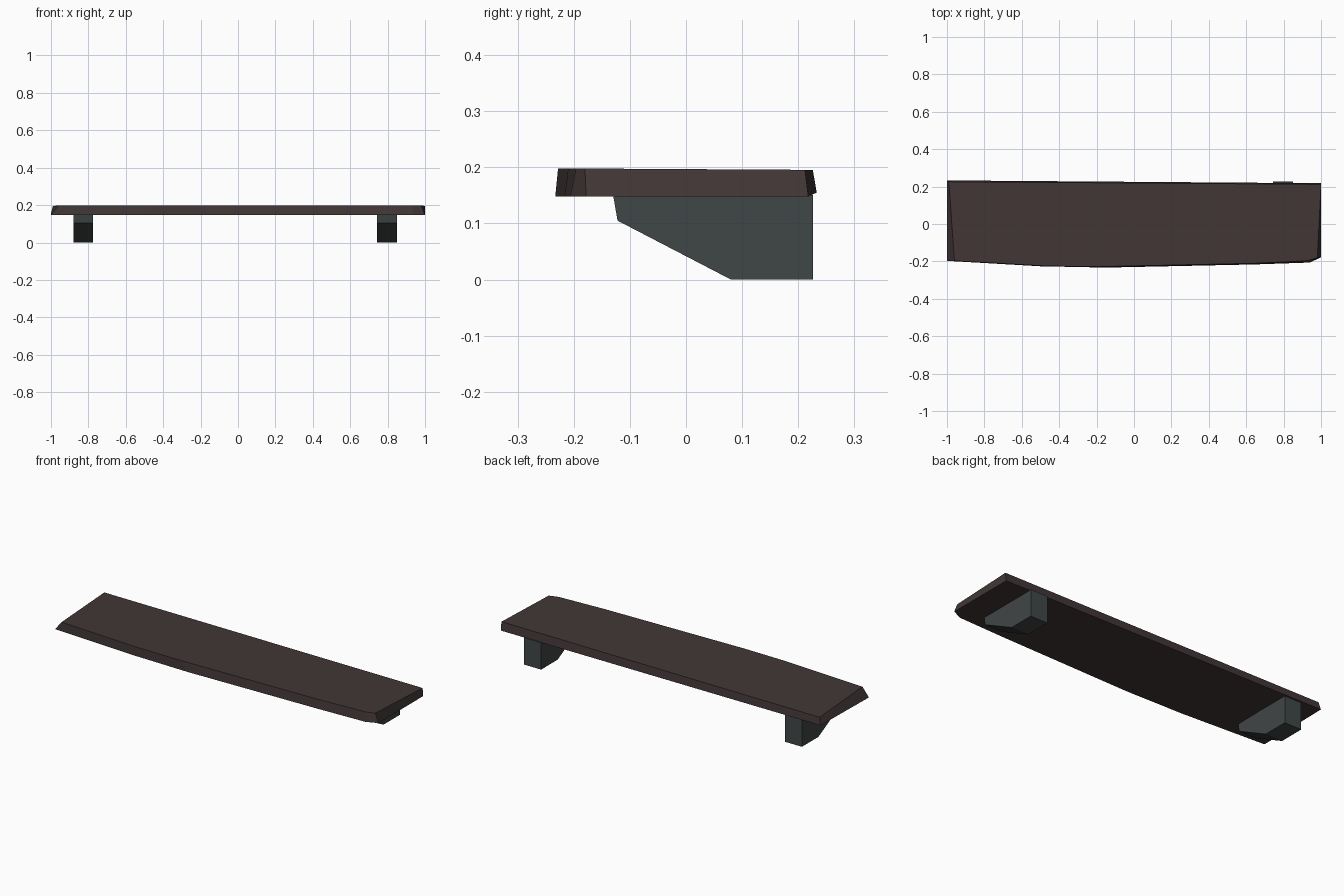
import bpy, bmesh

if "Cube" in bpy.data.objects:
    bpy.data.objects.remove(bpy.data.objects["Cube"])

def material(name, color):
    m = bpy.data.materials.new(name)
    m.diffuse_color = (*color, 1)
    m.use_nodes = True
    m.node_tree.nodes["Principled BSDF"].inputs["Base Color"].default_value = m.diffuse_color
    return m

def loft(name, loop_a, loop_b, mat):
    """Closed solid between two matching loops of points."""
    bm = bmesh.new()
    a = [bm.verts.new(p) for p in loop_a]
    b = [bm.verts.new(p) for p in loop_b]
    n = len(a)
    bm.faces.new(a)
    bm.faces.new(b)
    for i in range(n):
        j = (i + 1) % n
        bm.faces.new((a[i], a[j], b[j], b[i]))
    bmesh.ops.recalc_face_normals(bm, faces=bm.faces)
    me = bpy.data.meshes.new(name)
    bm.to_mesh(me)
    bm.free()
    me.materials.append(mat)
    ob = bpy.data.objects.new(name, me)
    bpy.context.collection.objects.link(ob)
    return ob

wood = material("dark brown wood", (0.054, 0.037, 0.037))
iron = material("dark grey iron", (0.051, 0.061, 0.061))

# Rough-hewn shelf board: bottom and top outlines differ slightly
bottom = [(-1, 0.233), (-1, -0.197), (-0.5, -0.226), (-0.15, -0.233),
          (0.65, -0.216), (0.94, -0.206), (1, -0.178), (1, 0.218)]
top = [(-0.99, 0.226), (-0.96, -0.197), (-0.46, -0.225), (-0.2, -0.228),
       (0.65, -0.21), (0.93, -0.196), (0.98, -0.18), (1, 0.212)]
loft("shelf_board",
     [(x, y, 0.155 if (x < 0 and y > 0) else 0.148) for x, y in bottom],
     [(x, y, 0.198 - 0.006 * (y + 0.2)) for x, y in top], wood)

# Two brackets with a sloped front
profile = [(0.226, 0), (0.08, 0), (-0.122, 0.105), (-0.13, 0.151), (0.226, 0.151)]
for name, x0, x1 in (("left_bracket", -0.88, -0.775), ("right_bracket", 0.743, 0.85)):
    loft(name, [(x0, y, z) for y, z in profile],
         [(x1, y, z) for y, z in profile], iron)
